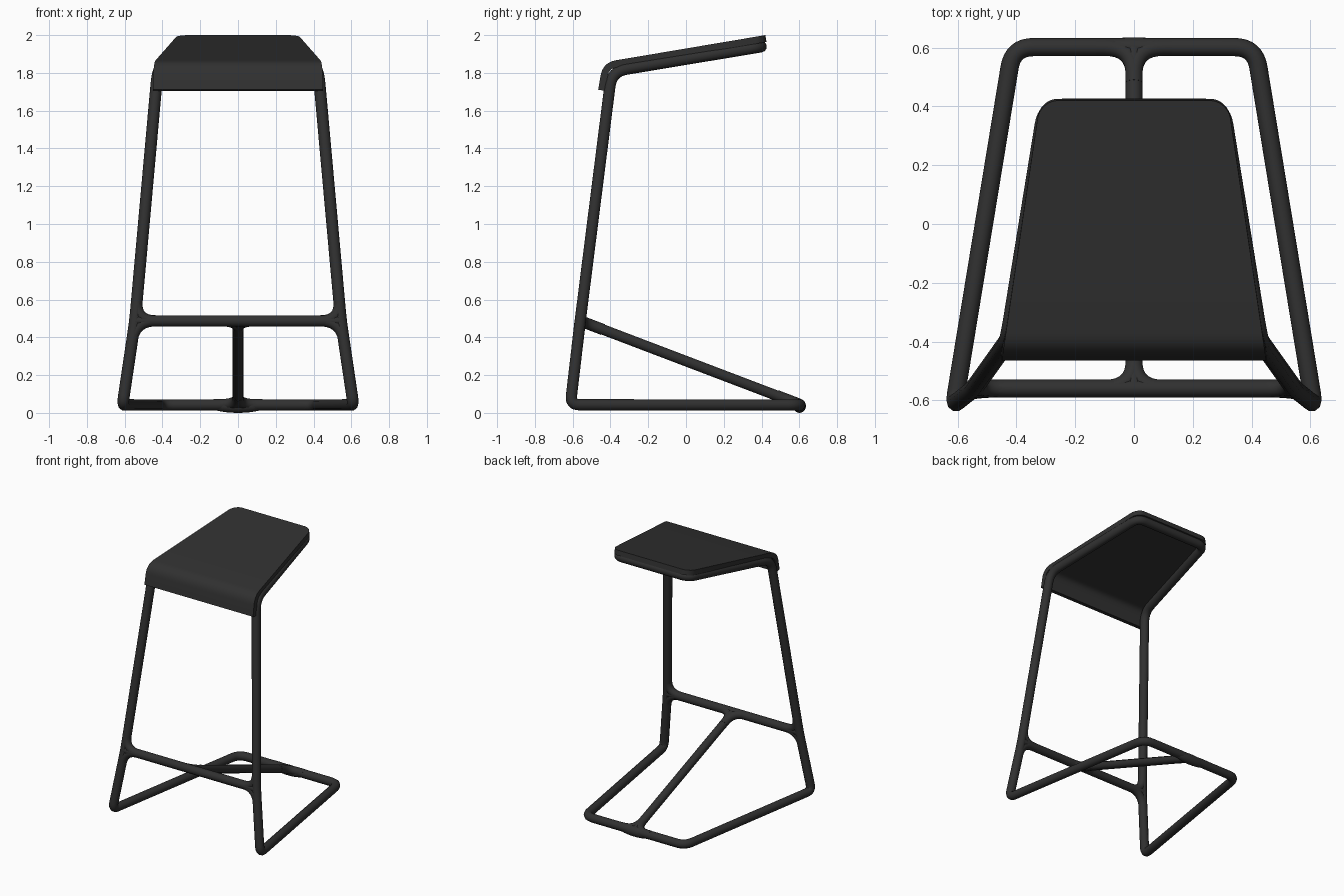
import bpy, math
from mathutils import Vector as V

if "Cube" in bpy.data.objects:
    bpy.data.objects.remove(bpy.data.objects["Cube"])

R = 0.031
black = bpy.data.materials.new("black_finish")
black.diffuse_color = (0.03, 0.03, 0.03, 1)
black.use_nodes = True
black.node_tree.nodes["Principled BSDF"].inputs["Base Color"].default_value = black.diffuse_color


def finish(ob, name, angle=40):
    ob.name = name
    ob.data.materials.clear()
    ob.data.materials.append(black)
    bpy.ops.object.select_all(action='DESELECT')
    bpy.context.view_layer.objects.active = ob
    ob.select_set(True)
    bpy.ops.object.shade_smooth_by_angle(angle=math.radians(angle))


def fillet(pts, setbacks, closed=False, n=8):
    """Round each corner of a polyline by the given setback distance."""
    pts, out = [V(p) for p in pts], []
    for i, (p, d) in enumerate(zip(pts, setbacks)):
        if d == 0 or (not closed and i in (0, len(pts) - 1)):
            out.append(p)
            continue
        a = p + (pts[i - 1] - p).normalized() * d
        b = p + (pts[(i + 1) % len(pts)] - p).normalized() * d
        for k in range(n + 1):
            t = k / n
            out.append(a * (1 - t) ** 2 + p * 2 * t * (1 - t) + b * t * t)
    return out


def tube(name, pts, closed=False, r=R):
    cu = bpy.data.curves.new(name, 'CURVE')
    cu.dimensions = '3D'
    cu.bevel_depth, cu.bevel_resolution, cu.use_fill_caps = r, 3, True
    sp = cu.splines.new('POLY')
    sp.points.add(len(pts) - 1)
    for q, p in zip(sp.points, pts):
        q.co = (*p, 1)
    sp.use_cyclic_u = closed
    ob = bpy.data.objects.new(name, cu)
    bpy.context.collection.objects.link(ob)
    bpy.ops.object.select_all(action='DESELECT')
    bpy.context.view_layer.objects.active = ob
    ob.select_set(True)
    bpy.ops.object.convert(target='MESH')
    finish(bpy.context.view_layer.objects.active, name)


def mirror(p, s):
    return V((p[0] * s, p[1], p[2]))


# Main frame: one continuous loop of base, legs and seat rail
back = V((0.412, 0.602, 0.042))
foot = V((0.611, -0.612, 0.043))
knee = V((0.545, -0.560, 0.487))
top = V((0.426, -0.393, 1.808))
tail = V((0.298, 0.397, 1.939))
half = [back, foot, knee, top, tail]
cut = [0.07, 0.05, 0.06, 0.08, 0.06]
loop = half + [mirror(p, -1) for p in reversed(half)]
tube("frame_loop", fillet(loop, cut + cut[::-1], True), True)

# Footrest bar and diagonal stretcher
tube("footrest", [mirror(knee, -1), knee])
stem_top, stem_end = V((0, -0.560, 0.487)), V((0, 0.602, 0.045))
tube("diagonal_stretcher", [stem_top, stem_end], r=0.029)


# Curved fillets that blend the T-joints
def elbow(name, a, corner, b, d=0.11):
    a = corner + (a - corner).normalized() * (d + 0.03)
    b = corner + (b - corner).normalized() * (d + 0.03)
    tube(name, fillet([a, corner, b], [0, d, 0]), r=R - 0.001)


for s, side in ((-1, "left"), (1, "right")):
    k = mirror(knee, s)
    elbow(f"footrest_upper_fillet_{side}", mirror(top, s), k, stem_top)
    elbow(f"footrest_lower_fillet_{side}", mirror(foot, s), k, stem_top)
    elbow(f"stretcher_top_fillet_{side}", k, stem_top, stem_end, 0.10)
    elbow(f"stretcher_end_fillet_{side}", mirror(back, s), stem_end, stem_top, 0.10)

# Slight swelling where the stretcher meets the rear bar
bpy.ops.mesh.primitive_uv_sphere_add(segments=24, ring_count=12, radius=1,
                                     location=(0, 0.601, 0.037))
swell = bpy.context.object
swell.scale = (0.15, 0.034, 0.037)
finish(swell, "rear_joint")

# Seat: tapered sheet with a bent front flap and rounded back corners
END, CR = 0.42, 0.06
profile = fillet([(0, -0.465, 1.711), (0, -0.440, 1.855), (0, END, 2.0)], [0, 0.07, 0])
start = profile.pop(-1)
last = profile[-1]
stops = [0.25, 0.5, 0.75]
ys = [last.y + (END - CR - last.y) * t for t in stops]
ys += [END - CR + CR * math.sin(math.radians(a)) for a in range(0, 91, 10)]
profile += [last.lerp(start, (y - last.y) / (END - last.y)) for y in ys]
verts = []
for p in profile:
    w = 0.436 - 0.148 * (p.y + 0.37)
    e = max(0.0, p.y - (END - CR))
    w -= CR - math.sqrt(max(0.0, CR * CR - e * e))
    verts += [(-w, p.y, p.z), (w, p.y, p.z)]
faces = [(i, i + 1, i + 3, i + 2) for i in range(0, len(verts) - 2, 2)]
me = bpy.data.meshes.new("seat")
me.from_pydata(verts, [], faces)
seat = bpy.data.objects.new("seat", me)
bpy.context.collection.objects.link(seat)
m = seat.modifiers.new("thickness", 'SOLIDIFY')
m.thickness, m.offset, m.use_even_offset = 0.037, -1, True
bpy.context.view_layer.objects.active = seat
bpy.ops.object.select_all(action='DESELECT')
seat.select_set(True)
bpy.ops.object.modifier_apply(modifier=m.name)
finish(seat, "seat")
